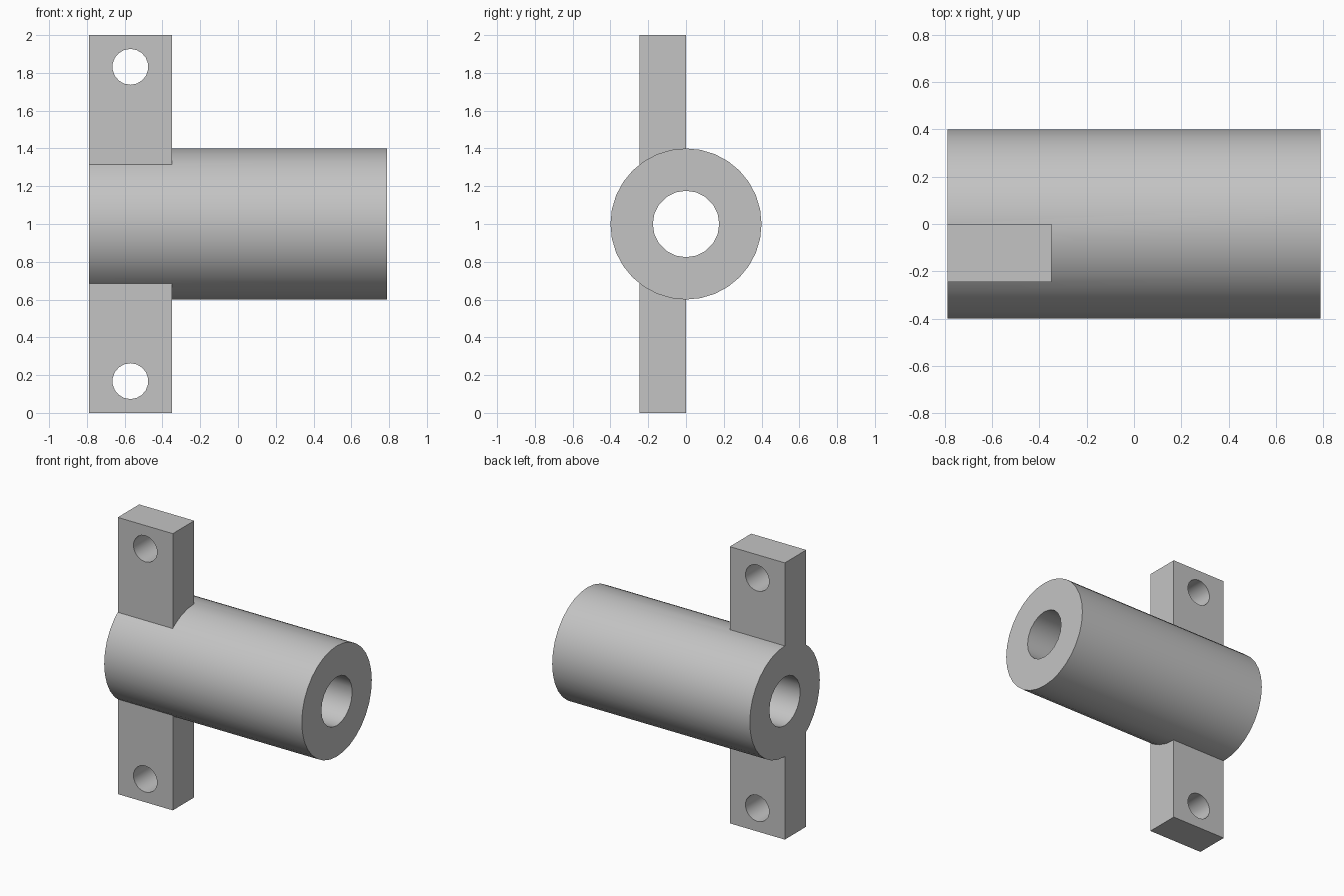
import bpy
import math

default = bpy.data.objects.get("Cube")
if default:
    bpy.data.objects.remove(default, do_unlink=True)

# Single plain grey
grey = bpy.data.materials.new("plain grey")
grey.use_nodes = True
colour = (0.55, 0.55, 0.55, 1)
grey.diffuse_color = colour
grey.node_tree.nodes["Principled BSDF"].inputs["Base Color"].default_value = colour

LEFT, RIGHT, LUG_END = -0.79, 0.79, -0.35
LUG_FRONT = -0.245
HOLE_X = (LEFT + LUG_END) / 2


def finish(name):
    obj = bpy.context.object
    obj.name = name
    obj.data.materials.append(grey)
    return obj


def cylinder(name, radius, length, sides, location, rotation):
    bpy.ops.mesh.primitive_cylinder_add(
        vertices=sides, radius=radius, depth=length, location=location, rotation=rotation)
    return finish(name)


def combine(target, other, operation):
    mod = target.modifiers.new(other.name, 'BOOLEAN')
    mod.operation = operation
    mod.solver = 'EXACT'
    mod.object = other
    bpy.context.view_layer.objects.active = target
    bpy.ops.object.modifier_apply(modifier=mod.name)
    bpy.data.objects.remove(other, do_unlink=True)


along_x = (0, math.pi / 2, 0)
along_y = (math.pi / 2, 0, 0)

# Main barrel
body = cylinder("flanged_sleeve", 0.4, RIGHT - LEFT, 32, (0, 0, 1), along_x)

# Mounting strap crossing one end of the barrel
bpy.ops.mesh.primitive_cube_add(size=1, location=(HOLE_X, LUG_FRONT / 2, 1))
strap = finish("mounting_strap")
strap.scale = (LUG_END - LEFT, -LUG_FRONT, 2)
combine(body, strap, 'UNION')

# Through bore
combine(body, cylinder("bore", 0.176, 2, 20, (0, 0, 1), along_x), 'DIFFERENCE')

# Bolt holes in both lugs
for z in (0.168, 1.832):
    combine(body, cylinder("bolt_hole", 0.095, 1, 18, (HOLE_X, 0, z), along_y), 'DIFFERENCE')

# Smooth round walls, crisp edges
bpy.ops.object.select_all(action='DESELECT')
body.select_set(True)
bpy.context.view_layer.objects.active = body
bpy.ops.object.shade_smooth_by_angle(angle=math.radians(30))
